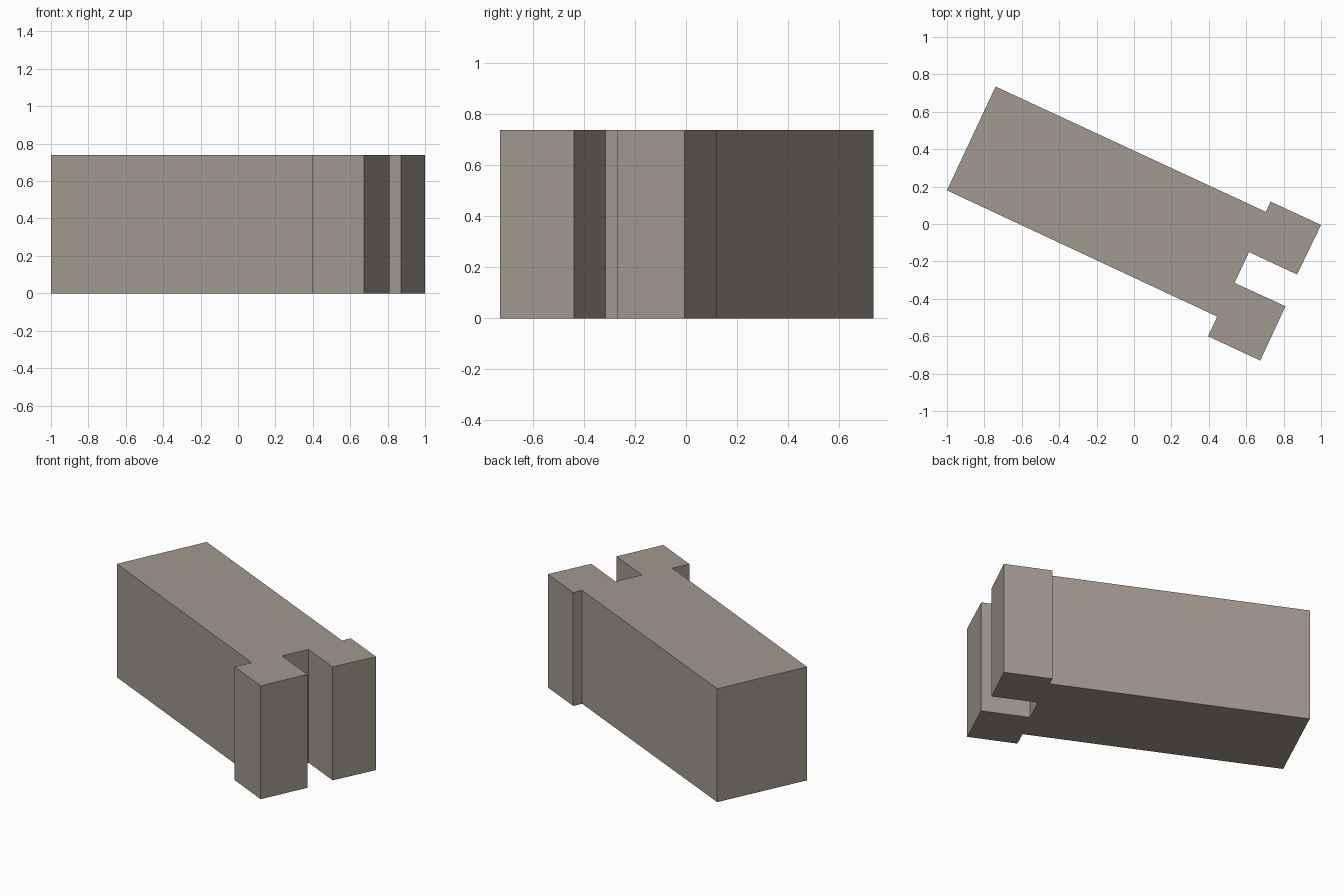
import bpy
import bmesh

cube = bpy.data.objects.get("Cube")
if cube:
    bpy.data.objects.remove(cube, do_unlink=True)

HEIGHT = 0.74

# Single warm grey stone colour
stone = bpy.data.materials.new("warm_grey")
stone.use_nodes = True
colour = (0.36, 0.32, 0.27, 1)
stone.diffuse_color = colour
stone.node_tree.nodes["Principled BSDF"].inputs["Base Color"].default_value = colour

# Footprint: long hall, then two end wings with a recessed entrance between them
hall_back = [(-1, 0.18), (-0.74, 0.735)]
left_wing = [(0.705, 0.065), (0.73, 0.12), (1, -0.005), (0.872, -0.27)]
recess = [(0.615, -0.15), (0.538, -0.315)]
right_wing = [(0.81, -0.44), (0.675, -0.73), (0.396, -0.60), (0.445, -0.495)]
footprint = hall_back + left_wing + recess + right_wing


def extrude_outline(name, outline, height, material):
    bm = bmesh.new()
    base = bm.faces.new([bm.verts.new((x, y, 0)) for x, y in outline])
    top = bmesh.ops.extrude_face_region(bm, geom=[base], use_keep_orig=True)["geom"]
    verts = [v for v in top if isinstance(v, bmesh.types.BMVert)]
    bmesh.ops.translate(bm, verts=verts, vec=(0, 0, height))
    bmesh.ops.recalc_face_normals(bm, faces=bm.faces)
    mesh = bpy.data.meshes.new(name)
    bm.to_mesh(mesh)
    bm.free()
    mesh.materials.append(material)
    obj = bpy.data.objects.new(name, mesh)
    bpy.context.collection.objects.link(obj)
    return obj


# Building block with flat roof
extrude_outline("building_block", footprint, HEIGHT, stone)
